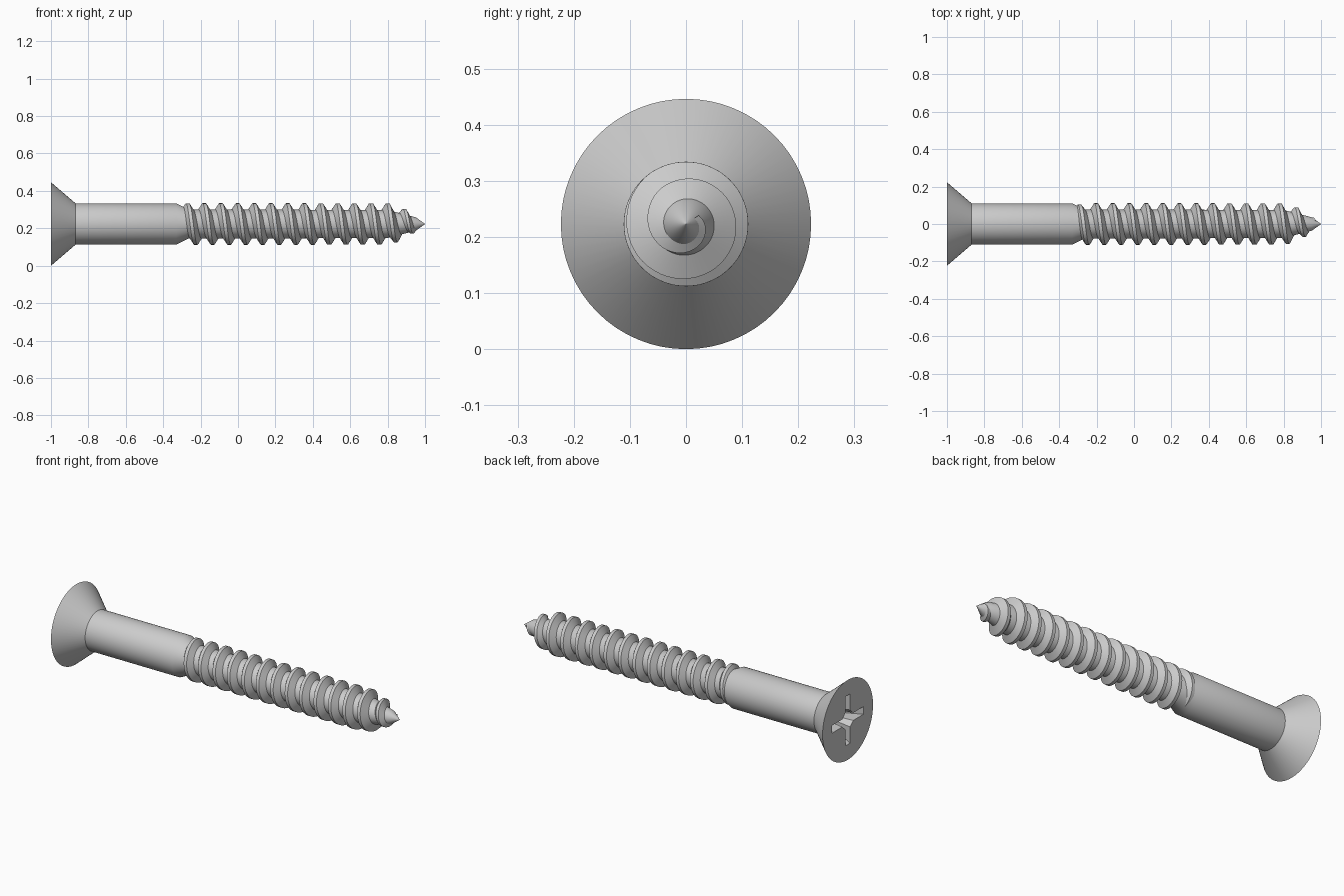
import bpy, bmesh, math
from mathutils import Vector

if "Cube" in bpy.data.objects:
    bpy.data.objects.remove(bpy.data.objects["Cube"])

AXIS_Z = 0.223
PITCH = 0.0892
SEG = 64


def interp(pts, x):
    if x <= pts[0][0]:
        return pts[0][1]
    for (x0, r0), (x1, r1) in zip(pts, pts[1:]):
        if x <= x1:
            return r0 + (r1 - r0) * (x - x0) / (x1 - x0)
    return pts[-1][1]


def polar(x, r, a):
    return Vector((x, r * math.cos(a), AXIS_Z + r * math.sin(a)))


def finish(bm, name):
    bmesh.ops.recalc_face_normals(bm, faces=bm.faces[:])
    me = bpy.data.meshes.new(name)
    bm.to_mesh(me)
    bm.free()
    ob = bpy.data.objects.new(name, me)
    bpy.context.collection.objects.link(ob)
    return ob


def loft(rings, name, closed=True):
    """Skin a list of equal closed loops and cap both ends."""
    bm = bmesh.new()
    loops = [[bm.verts.new(p) for p in ring] for ring in rings]
    n = len(loops[0])
    for a, b in zip(loops, loops[1:]):
        for i in range(n):
            j = (i + 1) % n
            bm.faces.new((a[i], a[j], b[j], b[i]))
    bm.faces.new(loops[0])
    bm.faces.new(loops[-1])
    return finish(bm, name)


def activate(ob):
    bpy.ops.object.select_all(action='DESELECT')
    ob.select_set(True)
    bpy.context.view_layer.objects.active = ob


# Countersunk head, plain shank, core and pointed tip
core = [(-0.265, 0.078), (0.80, 0.075), (0.95, 0.036), (1.0, 0.0005)]
profile = [(-1, 0.223), (-0.868, 0.11), (-0.33, 0.11)] + core
body = loft([[polar(x, r, 2 * math.pi * i / SEG) for i in range(SEG)]
             for x, r in profile], "screw_body")


# Tapered cross recess
def cross(x, reach, half, inner):
    pts = []
    for k in range(4):
        c, s = math.cos(k * math.pi / 2), math.sin(k * math.pi / 2)
        for u, v in ((inner, -half), (reach, -half), (reach, half), (inner, half)):
            pts.append(Vector((x, u * c - v * s, AXIS_Z + u * s + v * c)))
    return pts


cutter = loft([cross(-1.02, 0.148, 0.022, 0.05), cross(-0.88, 0.075, 0.017, 0.032),
               cross(-0.85, 0.025, 0.012, 0.02)], "recess_cutter")
cutter.hide_render = True
mod = body.modifiers.new("recess", 'BOOLEAN')
mod.operation = 'DIFFERENCE'
mod.solver = 'EXACT'
mod.object = cutter
activate(body)
bpy.ops.object.modifier_apply(modifier=mod.name)
bpy.data.objects.remove(cutter)

# Right-handed helical thread, fading out at both ends
crest = [(-0.315, 0.095), (-0.27, 0.111), (0.81, 0.111), (0.90, 0.077), (0.965, 0.027)]
x_start, x_end = -0.315, 0.965
steps = int((x_end - x_start) / PITCH * 48)
rings = []
for i in range(steps + 1):
    x = x_start + (x_end - x_start) * i / steps
    a = math.pi / 2 + 2 * math.pi * (x + 0.27) / PITCH
    top = interp(crest, x)
    w = min(1.0, 0.4 + 0.6 * top / 0.1)
    section = []
    for dx, is_top in ((-0.034, 0), (-0.009, 1), (0.009, 1), (0.034, 0)):
        px = x + dx * w
        r = top if is_top else max(interp(core, px) - 0.006, 0.002)
        section.append(polar(px, r, a))
    rings.append(section)
thread = loft(rings, "screw_thread")

for ob in (body, thread):
    activate(ob)
    bpy.ops.object.shade_smooth_by_angle(angle=math.radians(30))
